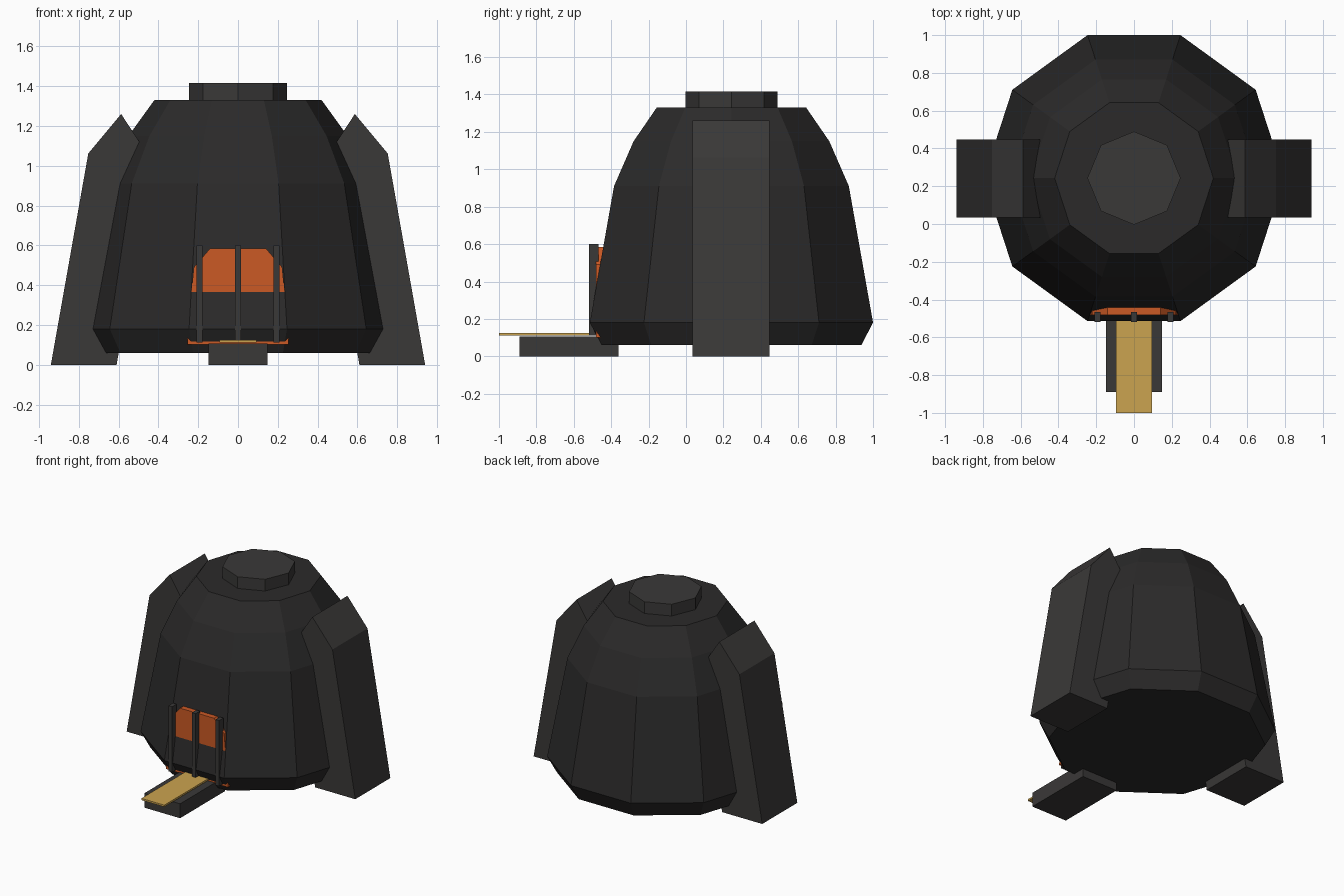
import bpy, bmesh
from math import cos, sin, tau

if "Cube" in bpy.data.objects:
    bpy.data.objects.remove(bpy.data.objects["Cube"])

CY = 0.243  # centre of the dome in y


def mat(name, r, g, b):
    m = bpy.data.materials.new(name)
    m.diffuse_color = (r, g, b, 1)
    m.use_nodes = True
    m.node_tree.nodes["Principled BSDF"].inputs["Base Color"].default_value = m.diffuse_color
    return m


SHELL = mat("dark_shell", 0.024, 0.023, 0.023)
STEEL = mat("dark_steel", 0.042, 0.040, 0.039)
GLOW = mat("orange_glow", 0.60, 0.10, 0.018)
BRASS = mat("brass", 0.60, 0.37, 0.08)


def finish(name, bm, material):
    bmesh.ops.recalc_face_normals(bm, faces=bm.faces)
    me = bpy.data.meshes.new(name)
    bm.to_mesh(me)
    bm.free()
    me.materials.append(material)
    ob = bpy.data.objects.new(name, me)
    bpy.context.collection.objects.link(ob)
    return ob


def lathe(name, profile, sides, material):
    """Closed faceted turning around the dome axis; profile is (radius, z)."""
    bm = bmesh.new()
    rings = [[bm.verts.new((r * cos(tau * i / sides), CY + r * sin(tau * i / sides), z))
              for i in range(sides)] for r, z in profile]
    for a, b in zip(rings, rings[1:]):
        for i in range(sides):
            j = (i + 1) % sides
            bm.faces.new((a[i], a[j], b[j], b[i]))
    bm.faces.new(rings[0])
    bm.faces.new(rings[-1])
    return finish(name, bm, material)


def prism(name, outline, y0, y1, material):
    """Outline in (x, z) extruded from y0 to y1."""
    bm = bmesh.new()
    face = bm.faces.new([bm.verts.new((x, y0, z)) for x, z in outline])
    new = bmesh.ops.extrude_face_region(bm, geom=[face])["geom"]
    bmesh.ops.translate(bm, vec=(0, y1 - y0, 0),
                        verts=[v for v in new if isinstance(v, bmesh.types.BMVert)])
    return finish(name, bm, material)


def box(name, x0, x1, y0, y1, z0, z1, material):
    return prism(name, [(x0, z0), (x1, z0), (x1, z1), (x0, z1)], y0, y1, material)


# Ten-sided furnace dome and eight-sided cap
lathe("dome", [(0.73, 0.06), (0.796, 0.18), (0.66, 0.91), (0.55, 1.15), (0.42, 1.33)], 10, SHELL)
lathe("top_cap", [(0.247, 1.30), (0.247, 1.417)], 8, STEEL)

# Leaning side buttresses
for side, s in (("left", -1), ("right", 1)):
    outline = [(0.61, 0), (0.94, 0), (0.752, 1.062), (0.587, 1.26), (0.43, 1.02)]
    prism(side + "_buttress", [(s * x, z) for x, z in outline], 0.035, 0.447, STEEL)

# Glowing arched opening, partly sunk into the sloping front
half = [(0.255, 0.102), (0.235, 0.36), (0.222, 0.49), (0.14, 0.585)]
prism("glowing_opening", half + [(-x, z) for x, z in reversed(half)], -0.481, -0.43, GLOW)

# Grate bars
for i, x in enumerate((-0.193, 0, 0.193)):
    box(f"grate_bar_{i + 1}", x - 0.015, x + 0.015, -0.519, -0.467, 0.112, 0.6, STEEL)

# Front trough with the brass pouring tray
box("trough_base", -0.147, 0.147, -0.89, -0.36, 0, 0.107, STEEL)
box("pouring_tray", -0.094, 0.094, -1.0, -0.46, 0.112, 0.125, BRASS)
